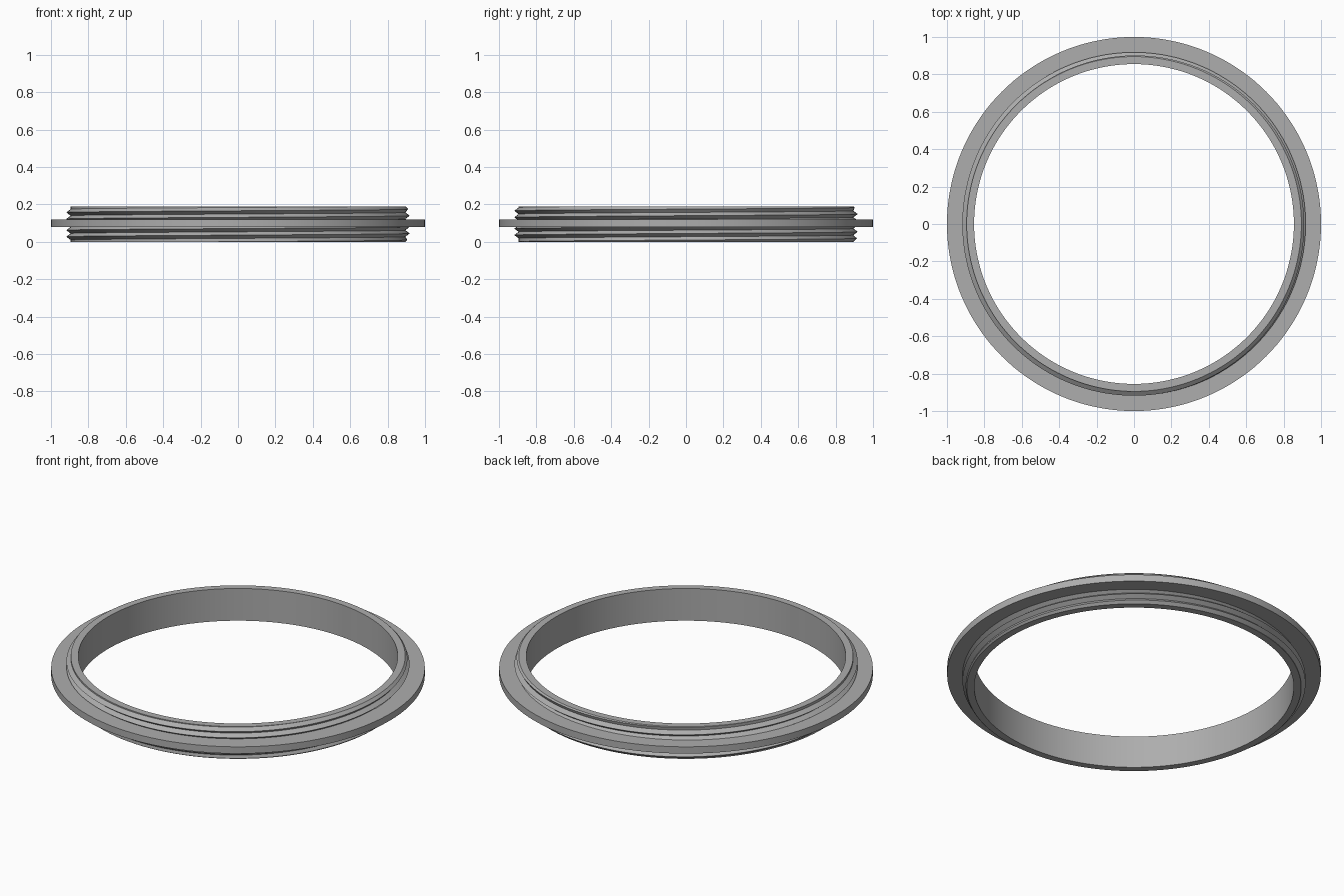
import bpy
import math

cube = bpy.data.objects.get("Cube")
if cube:
    bpy.data.objects.remove(cube, do_unlink=True)

SEGMENTS = 144
BORE, ROOT, CREST, RIM = 0.855, 0.895, 0.918, 1.0
HEIGHT, FLANGE_LOW, FLANGE_HIGH = 0.19, 0.08, 0.12
PITCH = 0.035

grey = bpy.data.materials.new("Satin grey")
grey.use_nodes = True
colour = (0.42, 0.42, 0.42, 1)
grey.diffuse_color = colour
grey.node_tree.nodes["Principled BSDF"].inputs["Base Color"].default_value = colour


def make_object(name, verts, faces, angle):
    mesh = bpy.data.meshes.new(name)
    mesh.from_pydata(verts, [], faces)
    mesh.validate()
    mesh.materials.append(grey)
    obj = bpy.data.objects.new(name, mesh)
    bpy.context.collection.objects.link(obj)
    bpy.ops.object.select_all(action="DESELECT")
    obj.select_set(True)
    bpy.context.view_layer.objects.active = obj
    bpy.ops.object.shade_smooth_by_angle(angle=math.radians(angle))
    return obj


def polar(radius, angle, z):
    return (radius * math.cos(angle), radius * math.sin(angle), z)


def lathe(name, profile):
    """Spin a closed counter-clockwise (radius, z) section about z."""
    n = len(profile)
    verts = [polar(r, math.tau * s / SEGMENTS, z)
             for s in range(SEGMENTS) for r, z in profile]
    faces = []
    for s in range(SEGMENTS):
        a, b = s * n, (s + 1) % SEGMENTS * n
        for i in range(n):
            j = (i + 1) % n
            faces.append((a + i, b + i, b + j, a + j))
    return make_object(name, verts, faces, 30)


def thread(name, low, high, chamfer_z, phase):
    """Right-handed V ridge, trimmed to a z range and tapered at the free end."""
    half = PITCH / 2
    turns = math.ceil((high - low) / PITCH) + 2
    verts, faces = [], []
    steps = turns * SEGMENTS
    for s in range(steps + 1):
        centre = low - PITCH + phase + PITCH * s / SEGMENTS
        for offset, buried in ((-half, True), (-half, False), (0, False),
                               (half, False), (half, True)):
            z = min(max(centre + offset, low), high)
            swell = max(0, 1 - abs(z - centre) / half) * (CREST - ROOT)
            swell = min(swell, abs(z - chamfer_z))
            r = ROOT - 0.01 if buried else ROOT + swell
            verts.append(polar(r, math.tau * s / SEGMENTS, z))
    for s in range(steps):
        a, b = s * 5, (s + 1) * 5
        for i in range(4):
            faces.append((a + i, b + i, b + i + 1, a + i + 1))
    return make_object(name, verts, faces, 25)


# Plain sleeve with the open bore
lathe("sleeve", [(BORE, 0), (ROOT, 0), (ROOT, HEIGHT), (BORE, HEIGHT)])

# Flat collar around the middle
lathe("flange", [(ROOT - 0.02, FLANGE_LOW), (RIM, FLANGE_LOW),
                 (RIM, FLANGE_HIGH), (ROOT - 0.02, FLANGE_HIGH)])

# Screw threads on both sides of the collar
thread("lower_thread", 0, FLANGE_LOW, 0, 0.01)
thread("upper_thread", FLANGE_HIGH, HEIGHT, HEIGHT, 0.02)
